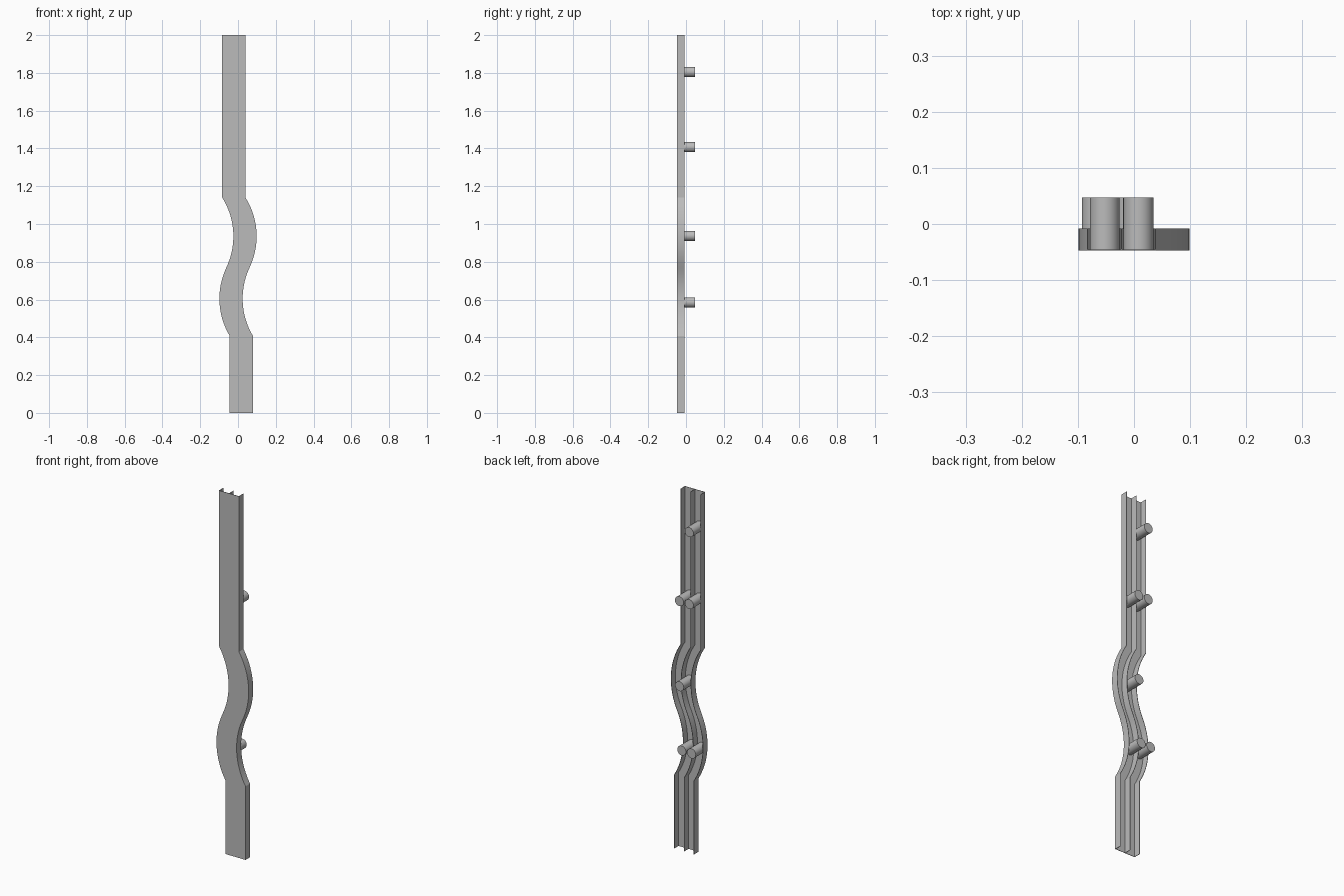
import bpy, bmesh, math

cube = bpy.data.objects.get("Cube")
if cube:
    bpy.data.objects.remove(cube, do_unlink=True)

HEIGHT, WIDTH = 2.0, 0.123
FRONT, LIP, BACK = -0.0475, -0.008, 0.0475
SHEET = 0.002
BEND_TOP, BEND_MID, BEND_END = 1.14, 0.77, 0.407
RADIUS = 0.385

grey = bpy.data.materials.new("plain_grey")
grey.use_nodes = True
colour = (0.5, 0.5, 0.5, 1)
grey.diffuse_color = colour
grey.node_tree.nodes["Principled BSDF"].inputs["Base Color"].default_value = colour


def left_edge(z):
    """Smaller-x edge of the rail at height z: straight, two arcs, straight."""
    z = min(max(z, BEND_END), BEND_TOP)
    if z >= BEND_MID:
        return -0.0245 - RADIUS + math.sqrt(RADIUS**2 - (z - 0.935)**2)
    return -0.0985 + RADIUS - math.sqrt(RADIUS**2 - (z - 0.605)**2)


def finish(name, bm):
    bmesh.ops.recalc_face_normals(bm, faces=bm.faces[:])
    mesh = bpy.data.meshes.new(name)
    bm.to_mesh(mesh)
    bm.free()
    mesh.materials.append(grey)
    obj = bpy.data.objects.new(name, mesh)
    bpy.context.collection.objects.link(obj)
    bpy.ops.object.select_all(action='DESELECT')
    obj.select_set(True)
    bpy.context.view_layer.objects.active = obj
    bpy.ops.object.shade_smooth_by_angle(angle=math.radians(25))
    return obj


# Heights of the sweep, dense only in the bend
STEPS = 40
levels = [0.0] + [BEND_END + (BEND_TOP - BEND_END) * i / STEPS
                  for i in range(STEPS + 1)] + [HEIGHT]


def swept_strip(name, x0, x1, y0, y1):
    """Rectangular section that follows the rail's path."""
    bm = bmesh.new()
    rings = []
    for z in levels:
        e = left_edge(z)
        rings.append([bm.verts.new((e + x, y, z))
                      for x, y in ((x0, y0), (x1, y0), (x1, y1), (x0, y1))])
    for a, b in zip(rings, rings[1:]):
        for i in range(4):
            j = (i + 1) % 4
            bm.faces.new((a[i], a[j], b[j], b[i]))
    bm.faces.new(rings[0])
    bm.faces.new(rings[-1])
    return finish(name, bm)


# Rail: face plate with two side flanges and a centre rib
swept_strip("face_plate", 0, WIDTH, FRONT, FRONT + SHEET)
for name, x in (("right_flange", 0), ("centre_rib", (WIDTH - SHEET) / 2),
                ("left_flange", WIDTH - SHEET)):
    swept_strip(name, x, x + SHEET, FRONT + SHEET, LIP)


# Round pegs standing in the two channels
def peg(name, side, z):
    bm = bmesh.new()
    bmesh.ops.create_cone(bm, cap_ends=True, segments=32, radius1=0.0265,
                          radius2=0.0265, depth=BACK - FRONT - SHEET)
    obj = finish(name, bm)
    obj.rotation_euler.x = math.pi / 2
    obj.location = (left_edge(z) + WIDTH * (0.5 + side * 0.245),
                    (FRONT + SHEET + BACK) / 2, z)


for i, z in enumerate((1.805, 1.407, 0.937, 0.585)):
    peg(f"right_peg_{i + 1}", -1, z)
    if i % 2:
        peg(f"left_peg_{i + 1}", 1, z)
